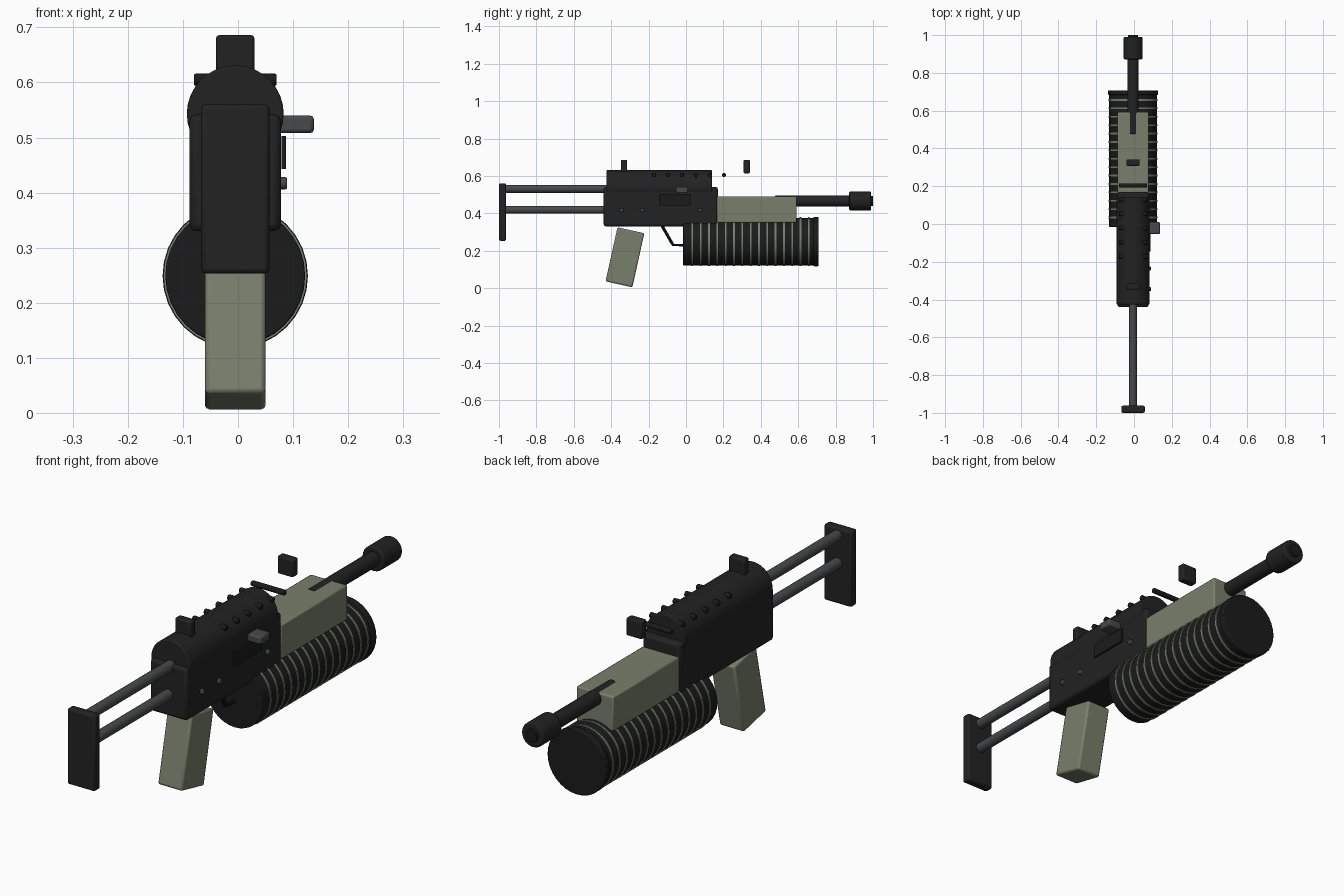
import bpy, math
from mathutils import Vector

if "Cube" in bpy.data.objects:
    bpy.data.objects.remove(bpy.data.objects["Cube"])

CX = -0.005  # centre line of the model


def material(name, rgb):
    m = bpy.data.materials.new(name)
    m.diffuse_color = (*rgb, 1)
    m.use_nodes = True
    m.node_tree.nodes["Principled BSDF"].inputs["Base Color"].default_value = m.diffuse_color
    return m


BLACK = material("black", (0.011, 0.011, 0.011))
DARK = material("dark_metal", (0.016, 0.016, 0.017))
STEEL = material("grey_steel", (0.06, 0.068, 0.072))
GREEN = material("olive_green", (0.19, 0.215, 0.15))


def finish(ob, name, mat, bevel):
    ob.name = name
    ob.data.materials.append(mat)
    bpy.ops.object.transform_apply(location=False, rotation=True, scale=True)
    if bevel:
        b = ob.modifiers.new("bevel", 'BEVEL')
        b.width, b.segments, b.limit_method = bevel, 2, 'ANGLE'
        b.angle_limit = math.radians(40)
    bpy.ops.object.shade_smooth_by_angle(angle=math.radians(35))
    return ob


def box(name, x, y, z, mat, bevel=0.006, tilt=0):
    """Box from (min, max) ranges, optionally tilted around x."""
    mid = [(r[0] + r[1]) / 2 for r in (x, y, z)]
    bpy.ops.mesh.primitive_cube_add(size=1, location=mid, rotation=(tilt, 0, 0))
    ob = bpy.context.object
    ob.scale = [r[1] - r[0] for r in (x, y, z)]
    return finish(ob, name, mat, bevel)


def rod(name, a, b, r, mat, sides=20, bevel=0.0):
    """Cylinder between two points."""
    a, b = Vector(a), Vector(b)
    d = b - a
    bpy.ops.mesh.primitive_cylinder_add(vertices=sides, radius=r, depth=d.length,
                                        location=(a + b) / 2)
    ob = bpy.context.object
    ob.rotation_euler = d.to_track_quat('Z', 'Y').to_euler()
    return finish(ob, name, mat, bevel)


def along_y(name, y0, y1, z, r, mat, sides=20, bevel=0.0):
    return rod(name, (CX, y0, z), (CX, y1, z), r, mat, sides, bevel)


def wide(half):
    return (CX - half, CX + half)


# Receiver: rounded box with a domed cover
box("receiver", wide(0.083), (-0.44, 0.17), (0.33, 0.542), DARK, 0.012)
along_y("receiver_cover", -0.425, 0.14, 0.543, 0.088, DARK, 32, 0.004)

# Cross pins through the cover
for i in range(6):
    y = -0.172 + 0.075 * i
    rod("cover_pin", (CX - 0.075, y, 0.605), (CX + 0.075, y, 0.605), 0.011, BLACK, 14, 0.003)

# Right side details
box("ejection_port", (0.079, 0.087), (-0.145, 0.025), (0.443, 0.503), BLACK, 0)
box("charging_handle", (0.06, 0.138), (-0.053, 0.01), (0.508, 0.54), STEEL, 0.007)
for y in (-0.345, -0.235, 0.075):
    rod("side_pin", (0.07, y, 0.417), (0.089, y, 0.417), 0.011, STEEL, 14, 0.003)

# Sights
box("rear_sight", wide(0.035), (-0.348, -0.315), (0.6, 0.686), DARK, 0.006)
box("front_sight", wide(0.035), (0.308, 0.342), (0.614, 0.686), DARK, 0.006)

# Stock: two rails and a butt plate
for z in (0.531, 0.419):
    along_y("stock_rail", -0.97, -0.4, z, 0.021, STEEL)
box("butt_plate", wide(0.062), (-1.0, -0.962), (0.253, 0.56), DARK, 0.008)

# Tilted pistol grip
box("pistol_grip", wide(0.055), (-0.4, -0.253), (0.017, 0.313), GREEN, 0.008,
    tilt=math.radians(-12.5))

# Trigger
rod("trigger_link", (CX, -0.135, 0.345), (CX, -0.072, 0.235), 0.008, BLACK, 10)
rod("trigger_bar", (CX, -0.075, 0.232), (CX, 0.0, 0.228), 0.006, BLACK, 10)

# Handguard, barrel and muzzle
box("handguard", wide(0.083), (0.165, 0.592), (0.35, 0.491), GREEN, 0.006)
along_y("barrel", 0.477, 0.9, 0.466, 0.03, DARK, 20, 0.003)
along_y("muzzle", 0.872, 0.99, 0.466, 0.05, DARK, 24, 0.006)
along_y("muzzle_bore", 0.95, 1.0, 0.466, 0.026, BLACK)

# Ribbed drum with thin green rings
along_y("drum", -0.015, 0.7, 0.249, 0.127, BLACK, 32, 0.003)
along_y("drum_flange", 0.682, 0.708, 0.249, 0.132, BLACK, 32, 0.004)
for i in range(15):
    y = 0.034 + 0.0445 * i
    along_y("drum_ring", y - 0.0045, y + 0.0045, 0.249, 0.1305, GREEN, 32)
